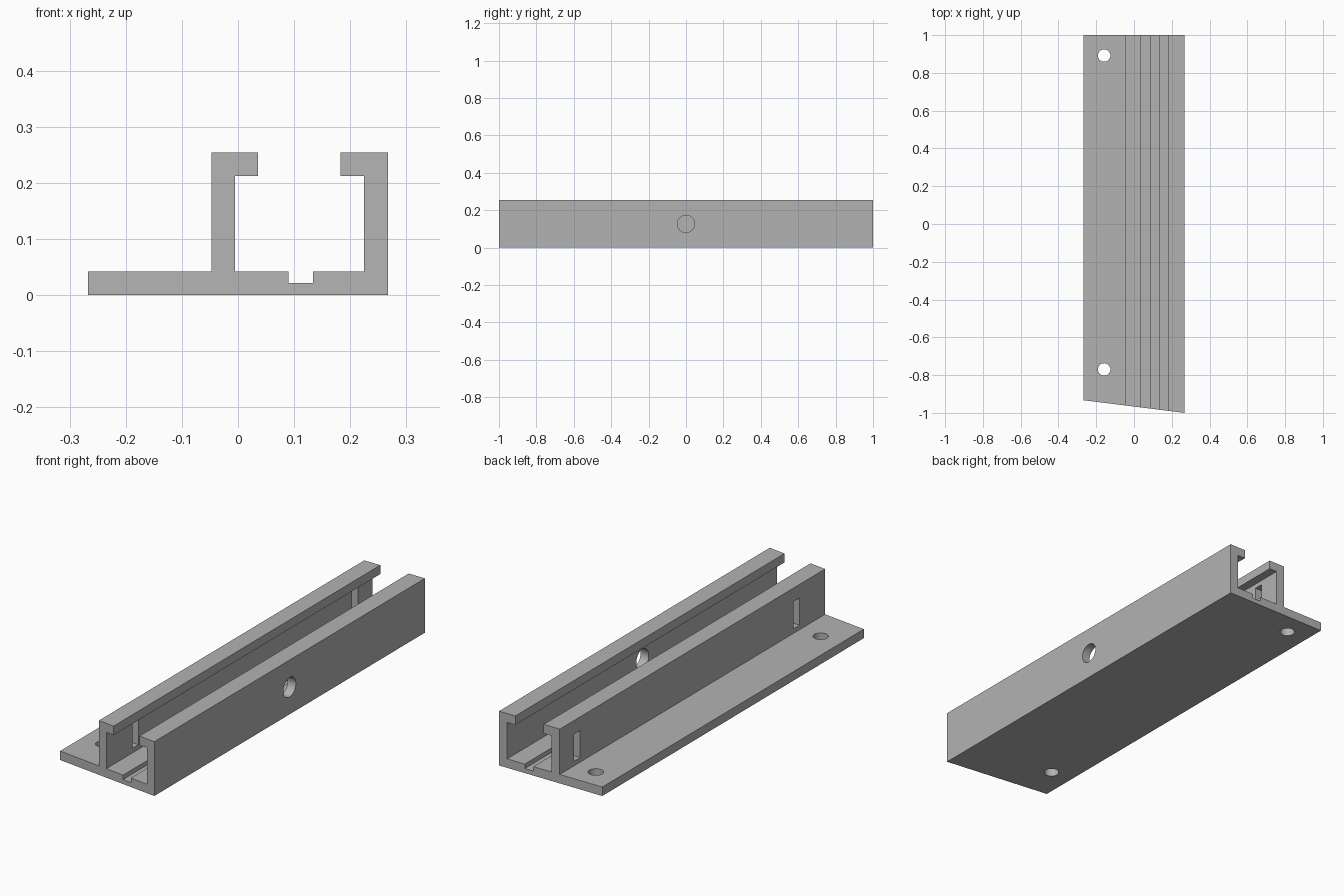
import bpy, bmesh, math
from mathutils import Matrix

if "Cube" in bpy.data.objects:
    bpy.data.objects.remove(bpy.data.objects["Cube"], do_unlink=True)

HALF_W, HEIGHT, WALL = 0.267, 0.254, 0.042

grey = bpy.data.materials.new("plain grey")
grey.use_nodes = True
colour = (0.45, 0.45, 0.45, 1)
grey.diffuse_color = colour
grey.node_tree.nodes["Principled BSDF"].inputs["Base Color"].default_value = colour


def make_object(name, bm):
    bmesh.ops.recalc_face_normals(bm, faces=bm.faces)
    mesh = bpy.data.meshes.new(name)
    bm.to_mesh(mesh)
    bm.free()
    mesh.materials.append(grey)
    obj = bpy.data.objects.new(name, mesh)
    bpy.context.collection.objects.link(obj)
    return obj


# Channel section with a mounting flange, lips and a floor groove
profile = [
    (-HALF_W, 0), (HALF_W, 0), (HALF_W, HEIGHT), (0.183, HEIGHT),
    (0.183, 0.212), (0.225, 0.212), (0.225, WALL), (0.134, WALL),
    (0.134, 0.021), (0.09, 0.021), (0.09, WALL), (-0.005, WALL),
    (-0.005, 0.212), (0.036, 0.212), (0.036, HEIGHT), (-0.047, HEIGHT),
    (-0.047, WALL), (-HALF_W, WALL),
]


def front_y(x):
    # Mitred front end, longest on the +x side
    return -1 + 0.067 * (HALF_W - x) / (2 * HALF_W)


bm = bmesh.new()
front = [bm.verts.new((x, front_y(x), z)) for x, z in profile]
back = [bm.verts.new((x, 1, z)) for x, z in profile]
bm.faces.new(front)
bm.faces.new(back[::-1])
for i in range(len(profile)):
    j = (i + 1) % len(profile)
    bm.faces.new((front[i], back[i], back[j], front[j]))
rail = make_object("channel_rail", bm)


# Cutters for the holes and slots
def cylinder(bm, location, radius, depth, turn=Matrix()):
    bmesh.ops.create_cone(bm, cap_ends=True, segments=32, radius1=radius,
                          radius2=radius, depth=depth,
                          matrix=Matrix.Translation(location) @ turn)


bm = bmesh.new()
for hole_y, slot_y in ((0.892, 0.872), (-0.77, -0.75)):
    cylinder(bm, (-0.158, hole_y, 0.02), 0.033, 0.1)
    bmesh.ops.create_cube(bm, size=1, matrix=Matrix.Translation((-0.026, slot_y, HEIGHT / 2))
                          @ Matrix.Diagonal((0.08, 0.044, HEIGHT / 2, 1)))
cylinder(bm, (0.246, 0, HEIGHT / 2), 0.046, 0.1, Matrix.Rotation(math.pi / 2, 4, "Y"))
cutter = make_object("hole_cutter", bm)
cutter.hide_render = True

cut = rail.modifiers.new("holes", "BOOLEAN")
cut.operation = "DIFFERENCE"
cut.solver = "EXACT"
cut.object = cutter

# Apply the cut, drop the helper and keep the long edges crisp
bpy.ops.object.select_all(action="DESELECT")
rail.select_set(True)
bpy.context.view_layer.objects.active = rail
bpy.ops.object.modifier_apply(modifier=cut.name)
bpy.data.objects.remove(cutter, do_unlink=True)
bpy.ops.object.shade_smooth_by_angle(angle=math.radians(30))
